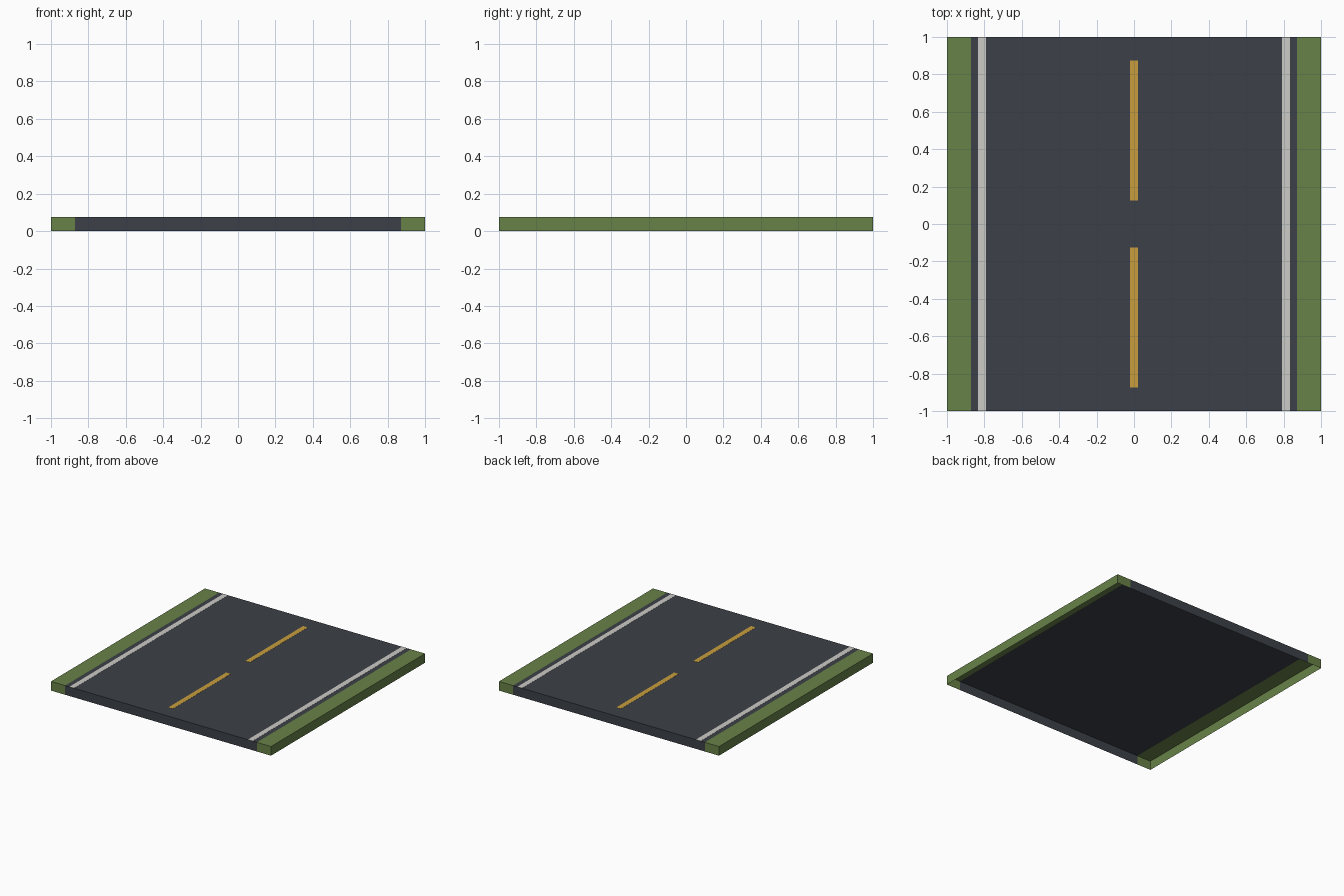
import bpy
import bmesh
from mathutils import Matrix, Vector

cube = bpy.data.objects.get("Cube")
if cube:
    bpy.data.objects.remove(cube, do_unlink=True)

TOP = 0.075      # slab height
KERB = 0.872     # half width of the asphalt
PAINT = 0.001    # lift of the painted lines


def material(name, rgb):
    """Flat material from 0-255 display colour."""
    linear = [((c / 255 + 0.055) / 1.055) ** 2.4 for c in rgb] + [1]
    mat = bpy.data.materials.new(name)
    mat.use_nodes = True
    mat.diffuse_color = linear
    mat.node_tree.nodes["Principled BSDF"].inputs["Base Color"].default_value = linear
    return mat


def shell(name, x, y, z, mat, open_sides):
    """Box spanning the given ranges, without the faces pointing along open_sides."""
    bm = bmesh.new()
    spans = (x, y, z)
    centre = Vector([(a + b) / 2 for a, b in spans])
    size = Vector([b - a for a, b in spans])
    bmesh.ops.create_cube(bm, size=1, matrix=Matrix.LocRotScale(centre, None, size))
    bm.normal_update()
    gone = [f for f in bm.faces if any(f.normal.dot(Vector(d)) > 0.9 for d in open_sides)]
    bmesh.ops.delete(bm, geom=gone, context="FACES")
    mesh = bpy.data.meshes.new(name)
    bm.to_mesh(mesh)
    bm.free()
    mesh.materials.append(mat)
    obj = bpy.data.objects.new(name, mesh)
    bpy.context.collection.objects.link(obj)
    return obj


asphalt = material("asphalt", (60, 65, 72))
grass = material("grass", (104, 130, 72))
white = material("white_paint", (204, 203, 198))
yellow = material("yellow_paint", (200, 158, 60))

DOWN, LEFT, RIGHT = (0, 0, -1), (1, 0, 0), (-1, 0, 0)

# Road deck, hollow underneath
shell("road_deck", (-KERB, KERB), (-1, 1), (0, TOP), asphalt, [DOWN, LEFT, RIGHT])

# Grass verges and white edge lines on both sides
for side, s, inner in (("left", 1, RIGHT), ("right", -1, LEFT)):
    verge = sorted((s * KERB, s))
    line = sorted((s * 0.79, s * 0.833))
    shell(side + "_grass_verge", verge, (-1, 1), (0, TOP), grass, [DOWN, inner])
    shell(side + "_edge_line", line, (-1, 1), (TOP, TOP + PAINT), white, [DOWN])

# Yellow centre dashes
for end, s in (("back", 1), ("front", -1)):
    dash = sorted((s * 0.125, s * 0.875))
    shell(end + "_centre_dash", (-0.021, 0.021), dash, (TOP, TOP + PAINT), yellow, [DOWN])
